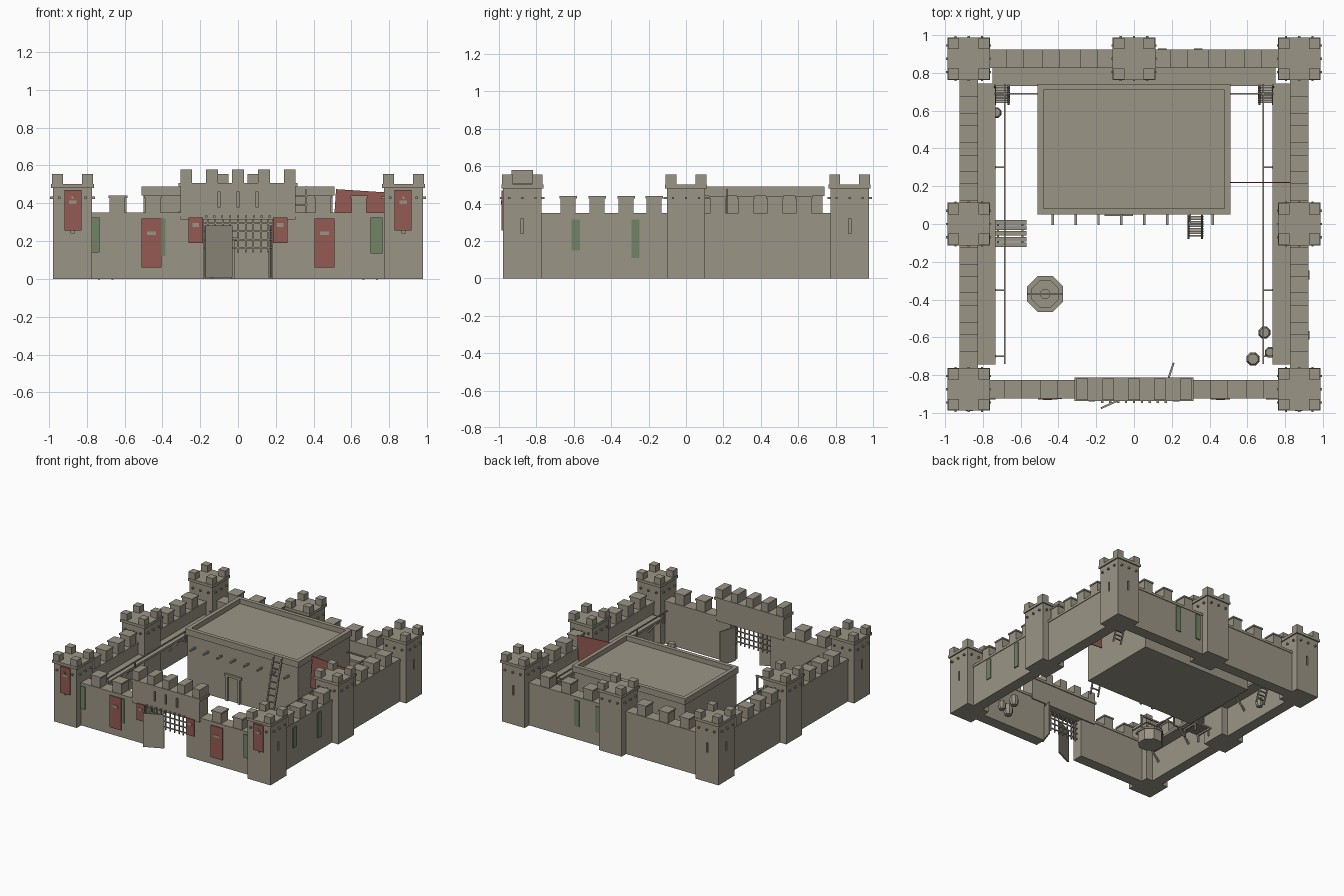
import bpy, bmesh, math
from mathutils import Vector, Matrix

cube = bpy.data.objects.get("Cube")
if cube:
    bpy.data.objects.remove(cube)


def material(name, rgb):
    mat = bpy.data.materials.new(name)
    mat.use_nodes = True
    mat.diffuse_color = (*rgb, 1)
    mat.node_tree.nodes["Principled BSDF"].inputs["Base Color"].default_value = (*rgb, 1)
    return mat


stone = material("stone", (.33, .30, .24))
red = material("red_cloth", (.30, .105, .085))
green = material("green_cloth", (.165, .235, .135))


class Part:
    """Collects simple solids into one named object."""

    def __init__(self, name, mat=stone):
        self.name, self.mat, self.bm = name, mat, bmesh.new()

    def block(self, centre, size, turn=None):
        matrix = Matrix.Translation(centre) @ (turn or Matrix()) @ Matrix.Diagonal((*size, 1))
        bmesh.ops.create_cube(self.bm, size=1, matrix=matrix)
        return self

    def column(self, x, y, z, width, depth, height):
        return self.block((x, y, z + height / 2), (width, depth, height))

    def beam(self, start, end, width, depth=None):
        a, b = Vector(start), Vector(end)
        turn = (b - a).to_track_quat('Z', 'Y').to_matrix().to_4x4()
        return self.block((a + b) / 2, (width, depth or width, (b - a).length), turn)

    def lathe(self, x, y, profile, sides=8):
        rings = [[self.bm.verts.new((x + r * math.cos((i + .5) * math.tau / sides),
                                     y + r * math.sin((i + .5) * math.tau / sides), z))
                  for i in range(sides)] for r, z in profile]
        for low, high in zip(rings, rings[1:]):
            for i in range(sides):
                j = (i + 1) % sides
                self.bm.faces.new((low[i], low[j], high[j], high[i]))
        self.bm.faces.new(rings[0][::-1])
        self.bm.faces.new(rings[-1])
        return self

    def finish(self):
        bmesh.ops.recalc_face_normals(self.bm, faces=self.bm.faces)
        mesh = bpy.data.meshes.new(self.name)
        self.bm.to_mesh(mesh)
        self.bm.free()
        mesh.materials.append(self.mat)
        obj = bpy.data.objects.new(self.name, mesh)
        bpy.context.collection.objects.link(obj)
        return obj


def carve(target, cutter_part):
    """Cut niches, bake the result and drop the cutter."""
    cutter = cutter_part.finish()
    mod = target.modifiers.new("niches", 'BOOLEAN')
    mod.operation, mod.object, mod.solver = 'DIFFERENCE', cutter, 'EXACT'
    graph = bpy.context.evaluated_depsgraph_get()
    mesh = bpy.data.meshes.new_from_object(target.evaluated_get(graph))
    target.modifiers.clear()
    target.data = mesh
    bpy.data.objects.remove(cutter)


MID = .875      # centre line of the curtain walls
BODY = .205     # tower width

# Towers with cap, corner merlons, protruding beams and arrow slits
towers = [(sx * MID, sy * MID) for sx in (-1, 1) for sy in (-1, 1)]
towers += [(-MID, 0), (MID, 0), (0, MID)]
for number, (x, y) in enumerate(towers):
    body = Part(f"tower_body_{number}").column(x, y, 0, BODY, BODY, .48).finish()
    slits = Part("slit_cutter")
    for axis, place in ((0, x), (1, y)):
        if place and x and y:
            centre = [x, y, .28]
            centre[axis] += math.copysign(BODY / 2, place)
            size = [.014, .014, .08]
            size[axis] = .03
            slits.block(centre, size)
    if x and y:
        carve(body, slits)
    top = Part(f"tower_top_{number}").column(x, y, .48, .225, .225, .022)
    for sx in (-1, 1):
        for sy in (-1, 1):
            top.column(x + sx * .08, y + sy * .08, .5, .058, .058, .055)
    for offset in (-.07, 0, .07):
        top.block((x + offset, y, .43), (.012, .238, .012))
        top.block((x, y + offset, .43), (.238, .012, .012))
    top.finish()


def wall(name, along_x, side, start, end, merlons):
    """Curtain wall with coping and capped merlons."""
    part = Part(name)

    def add(pos, z, length, depth, height):
        if along_x:
            part.column(pos, side * MID, z, length, depth, height)
        else:
            part.column(side * MID, pos, z, depth, length, height)
    middle, length = (start + end) / 2, end - start
    add(middle, 0, length, .09, .33)
    add(middle, .33, length, .1, .02)
    for m in merlons:
        add(m, .35, .08, .09, .08)
        add(m, .428, .092, .1, .012)
    part.finish()


steps = (.17, .32, .475, .63)
for side, label in ((-1, "right"), (1, "left")):
    wall(f"{label}_front_side_wall", False, side, -.8, -.08, [-s for s in steps])
    wall(f"{label}_back_side_wall", False, side, .08, .8, steps)
    wall(f"{label}_back_wall", True, 1, *sorted((side * .08, side * .8)),
         [side * s for s in (.24, .44, .63)])
    wall(f"{label}_front_wall", True, -1, *sorted((side * .18, side * .8)),
         [side * s for s in (.45, .64)])

# Gatehouse above the opening
gatehouse = Part("gatehouse").column(0, -MID, .315, .61, .11, .175).finish()
niches = Part("niche_cutter")
for x in (-.1, 0, .1):
    niches.block((x, -.93, .42), (.015, .04, .08))
carve(gatehouse, niches)
crown = Part("gatehouse_crown").column(0, -MID, .488, .63, .125, .02)
for i in range(-2, 3):
    crown.column(i * .137, -MID, .508, .062, .115, .072)
for i in range(-4, 5):
    crown.block((i * .042, -.935, .33), (.012, .025, .012))
crown.finish()

# Portcullis and the two open gate leaves
grid = Part("portcullis")
for i in range(-4, 5):
    grid.column(i * .04, -MID, .14, .008, .008, .18)
for i in range(4):
    grid.block((0, -MID, .165 + i * .043), (.36, .008, .008))
grid.finish()
for label, a, b in (("right", (-.175, -.975), (-.03, -.91)),
                    ("left", (.165, -.87), (.21, -.735))):
    along = Vector((b[0] - a[0], b[1] - a[1]))
    turn = Matrix.Rotation(math.atan2(along.y, along.x), 4, 'Z')
    centre = ((a[0] + b[0]) / 2, (a[1] + b[1]) / 2, .145)
    Part(f"{label}_gate_leaf").block(centre, (along.length, .01, .275), turn).finish()

# Keep with parapet, sunken roof, roof beams and door
keep = Part("keep").column(0, .395, 0, 1, .67, .45)
for side in (-1, 1):
    keep.column(side * .495, .395, .44, .032, .69, .05)
    keep.column(0, .395 + side * .33, .44, 1.02, .032, .05)
for i in range(8):
    keep.block((-.43 + i * .121, .03, .35), (.013, .07, .013))
for side in (-1, 1):
    keep.column(-.08 + side * .055, .055, 0, .018, .02, .2)
keep.column(-.08, .055, .2, .15, .024, .02)
keep.finish()

# Inner walkways with struts and rails
walks = Part("walkways")
walks.column(0, .78, .235, 1.5, .1, .018)
for side in (-1, 1):
    walks.column(side * .78, 0, .235, .095, 1.49, .018)
    walks.column(side * .685, 0, .32, .009, 1.48, .009)
    walks.column(side * .62, .69, .32, .24, .009, .009)
    for y in (-.7, -.35, .3, .69):
        walks.column(side * .685, y, .235, .009, .009, .09)
        walks.block((side * .71, y, .24), (.06, .009, .009))
        walks.beam((side * .83, y, .13), (side * .735, y, .235), .012)
walks.finish()


def ladder(name, x, foot, head):
    """Leaning ladder in a plane of constant x; foot and head are (y, z)."""
    part = Part(name)
    for side in (-1, 1):
        part.beam((x + side * .036, *foot), (x + side * .036, *head), .01)
    a, b = Vector(foot), Vector(head)
    for i in range(1, 10):
        y, z = a.lerp(b, i / 10)
        part.block((x, y, z), (.085, .008, .008))
    part.finish()


ladder("keep_ladder", .325, (-.075, 0), (.05, .49))
ladder("right_walk_ladder", -.7, (.635, 0), (.735, .28))
ladder("left_walk_ladder", .7, (.635, 0), (.735, .28))

# Plank table by the right wall
table = Part("plank_table")
for i in range(5):
    table.block((-.655, -.11 + i * .03, .07), (.17, .024, .012))
for x in (-.72, -.59):
    table.block((x, -.05, .058), (.012, .14, .012))
    for y in (-.11, .01):
        table.column(x, y, 0, .012, .012, .06)
table.finish()

# Well with frame, crossbeam and bucket
well = Part("well")
well.lathe(-.47, -.37, ((.095, 0), (.095, .09), (.103, .09), (.103, .105),
                        (.075, .105), (.075, .04)))
for side in (-1, 1):
    well.column(-.47 + side * .085, -.37, .1, .012, .012, .12)
well.block((-.47, -.37, .22), (.19, .012, .012))
well.column(-.47, -.37, .15, .004, .004, .07)
well.lathe(-.47, -.37, ((.022, .11), (.028, .16)))
well.finish()

# Barrels
barrels = Part("barrels")
for x, y, r in ((-.73, .59, .03), (.69, -.575, .034), (.72, -.68, .03), (.63, -.715, .037)):
    barrels.lathe(x, y, ((r * .75, 0), (r, r * .8), (r, r * 1.6), (r * .75, r * 2.4)))
barrels.finish()

# Awning between the keep and the left wall
Part("awning", red).beam((.51, .22, .345), (.82, .22, .325), .006, .26).finish()


def banner(name, mat, x, y, low, high, width, across=True, badge=False):
    """Thin cloth hanging on a wall, with an optional small badge."""
    size = (width, .008, high - low) if across else (.008, width, high - low)
    Part(name, mat).block((x, y, (low + high) / 2), size).finish()
    if badge:
        Part(name + "_badge").block((x, y - .004, low + (high - low) * .7),
                                    (width * .45, .006, .02)).finish()


for side, label in ((-1, "right"), (1, "left")):
    banner(f"{label}_tower_banner", red, side * .873, -.983, .255, .47, .09, badge=True)
    banner(f"{label}_wall_banner", red, side * .457, -.926, .06, .32, .105, badge=True)
    banner(f"{label}_gate_banner", red, side * .223, -.934, .19, .325, .075, badge=True)
banner("front_pennant_right", green, -.752, -.926, .14, .325, .04)
banner("front_pennant_middle", green, -.395, -.923, .12, .32, .025)
banner("front_pennant_left", green, .732, -.926, .135, .325, .065)
for i, (place, low) in enumerate(((-.59, .15), (-.27, .11))):
    banner(f"left_pennant_{i}", green, .924, place, low, .315, .045, across=False)
for i, place in enumerate((.34, .15)):
    banner(f"back_pennant_{i}", green, place, .924, .11, .32, .045)
